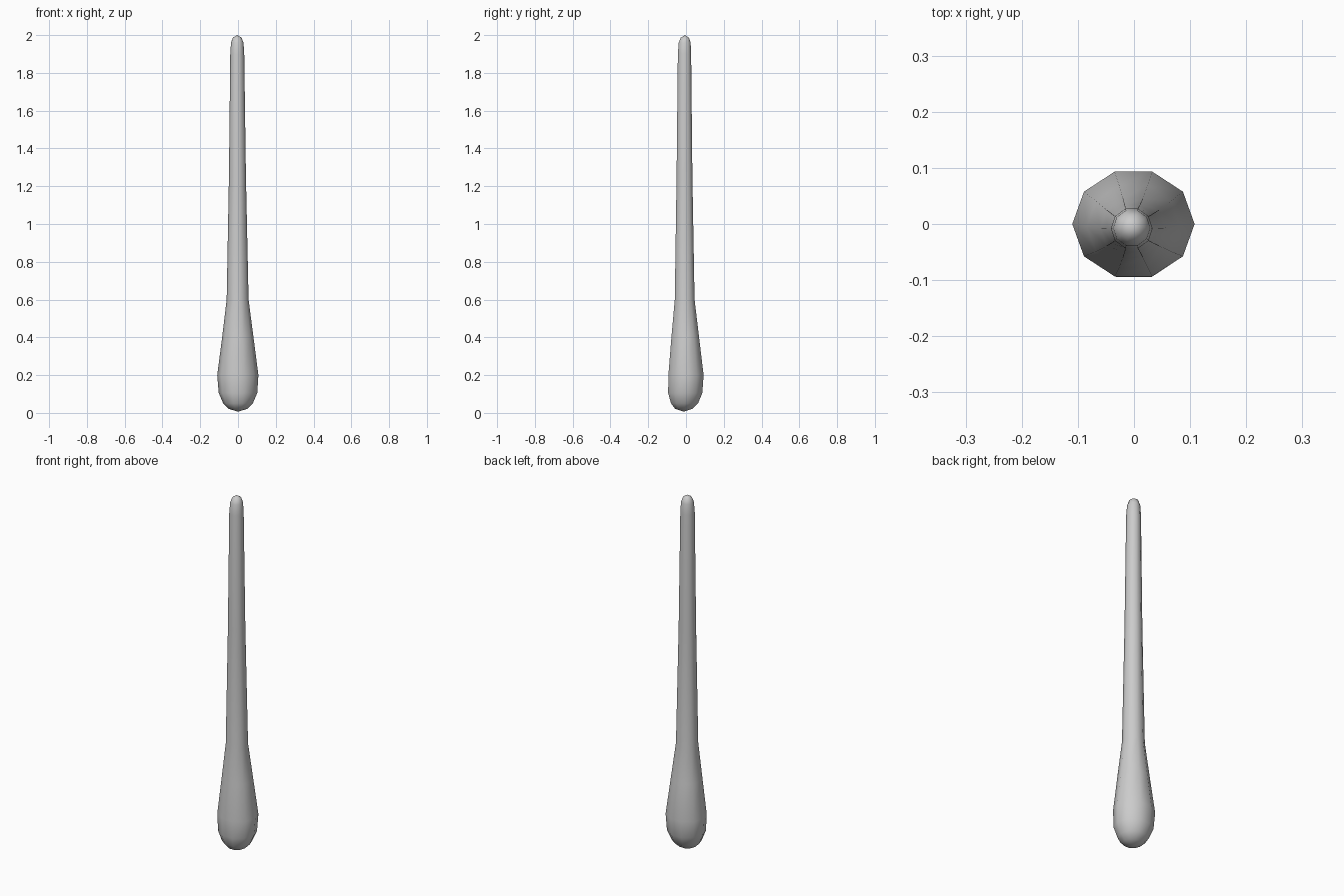
import bpy, bmesh, math

if "Cube" in bpy.data.objects:
    bpy.data.objects.remove(bpy.data.objects["Cube"])

SIDES = 10
# Ring profile: z, centre x, centre y, radius x, radius y
RINGS = [
    (0.022, 0.000, -0.012, 0.050, 0.048),
    (0.050, 0.000, -0.008, 0.078, 0.075),
    (0.105, 0.000, -0.004, 0.102, 0.095),
    (0.200, -0.001, 0.000, 0.109, 0.098),
    (0.400, -0.001, -0.004, 0.083, 0.077),
    (0.600, -0.002, -0.007, 0.058, 0.055),
    (1.250, -0.003, -0.008, 0.045, 0.044),
    (1.900, -0.004, -0.008, 0.037, 0.037),
    (1.960, -0.004, -0.007, 0.033, 0.033),
    (1.986, -0.004, -0.006, 0.023, 0.023),
]

bm = bmesh.new()
loops = []
for z, cx, cy, rx, ry in RINGS:
    loops.append([bm.verts.new((cx + rx * math.cos(2 * math.pi * i / SIDES),
                                cy + ry * math.sin(2 * math.pi * i / SIDES), z))
                  for i in range(SIDES)])

# Tapered side walls
for a, b in zip(loops, loops[1:]):
    for i in range(SIDES):
        j = (i + 1) % SIDES
        bm.faces.new((a[i], a[j], b[j], b[i]))

# Rounded end caps
bottom = bm.verts.new((0, -0.012, 0.006))
top = bm.verts.new((-0.004, -0.006, 2.0))
for i in range(SIDES):
    j = (i + 1) % SIDES
    bm.faces.new((bottom, loops[0][j], loops[0][i]))
    bm.faces.new((top, loops[-1][i], loops[-1][j]))

for f in bm.faces:
    f.smooth = True
mesh = bpy.data.meshes.new("club")
bm.to_mesh(mesh)
bm.free()
club = bpy.data.objects.new("club", mesh)
bpy.context.collection.objects.link(club)
